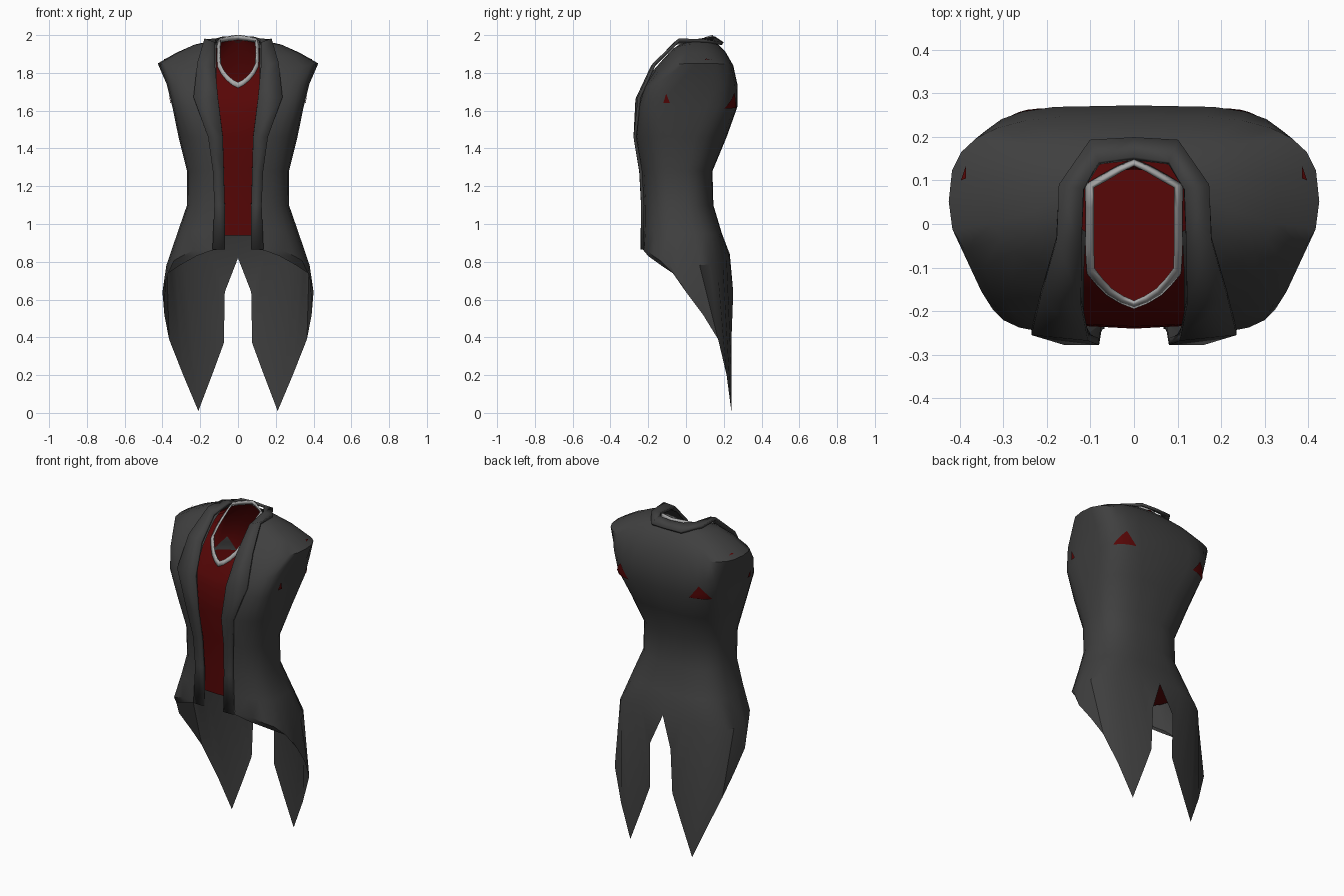
import bpy, bmesh, math
from mathutils import Vector
from mathutils.bvhtree import BVHTree

if "Cube" in bpy.data.objects:
    bpy.data.objects.remove(bpy.data.objects["Cube"])


def material(name, color):
    m = bpy.data.materials.new(name)
    m.use_nodes = True
    m.diffuse_color = (*color, 1)
    m.node_tree.nodes["Principled BSDF"].inputs["Base Color"].default_value = (*color, 1)
    return m


charcoal = material("charcoal cloth", (0.05, 0.05, 0.05))
red = material("dark red cloth", (0.095, 0.002, 0.002))
silver = material("light grey trim", (0.4, 0.4, 0.4))


def ring(zf, zs, zb, w, yf, yb, nf, nb, opening, count):
    """Half a rounded-box outline, from the front edge round to the centre back."""
    start = math.asin((opening / w) ** (nf / 2))
    cy, d = (yf + yb) / 2, (yb - yf) / 2
    points = []
    for i in range(count):
        t = start + (math.pi - start) * i / (count - 1)
        s, c = max(math.sin(t), 0), math.cos(t)
        n, end = (nf, zf) if c > 0 else (nb, zb)
        x = w * s ** (2 / n) if i < count - 1 else 0
        y = cy - d * math.copysign(abs(c) ** (2 / n), c)
        side = (x / w) ** 2
        points.append(Vector((x, y, zs * side + end * (1 - side))))
    return points


def loft(name, rows, mat, thickness=0, angle=35):
    """Skin a grid of points, mirror it and shade it."""
    bm = bmesh.new()
    grid = [[bm.verts.new(p) for p in row] for row in rows]
    for a, b in zip(grid, grid[1:]):
        for i in range(len(a) - 1):
            bm.faces.new((a[i], a[i + 1], b[i + 1], b[i]))
    bmesh.ops.remove_doubles(bm, verts=bm.verts, dist=0.0005)
    tree = BVHTree.FromBMesh(bm)
    finish(name, bm, mat, thickness, angle)
    return tree


def finish(name, bm, mat, thickness=0, angle=35):
    mesh = bpy.data.meshes.new(name)
    bm.to_mesh(mesh)
    bm.free()
    ob = bpy.data.objects.new(name, mesh)
    bpy.context.collection.objects.link(ob)
    mesh.materials.append(mat)
    mirror = ob.modifiers.new("Mirror", "MIRROR")
    mirror.use_clip = True
    if thickness:
        solid = ob.modifiers.new("Solidify", "SOLIDIFY")
        solid.thickness = thickness
        solid.offset = 0
    bpy.ops.object.select_all(action="DESELECT")
    ob.select_set(True)
    bpy.context.view_layer.objects.active = ob
    bpy.ops.object.shade_smooth_by_angle(angle=math.radians(angle))


def patch(name, tree, direction, corners, mat, steps=5):
    """Lay a triangle on a surface by casting a small grid of points along a direction."""
    direction = Vector(direction).normalized()
    a, b, c = (Vector(p) for p in corners)
    bm = bmesh.new()
    grid = {}
    for i in range(steps + 1):
        for j in range(steps + 1 - i):
            start = a + (b - a) * (i / steps) + (c - a) * (j / steps)
            hit = tree.ray_cast(start, direction)[0]
            if hit:
                grid[i, j] = bm.verts.new(hit - direction * 0.006)
    for i, j in list(grid):
        for keys in (((i, j), (i + 1, j), (i, j + 1)), ((i, j), (i, j + 1), (i - 1, j + 1))):
            if all(k in grid for k in keys):
                bm.faces.new([grid[k] for k in keys])
    finish(name, bm, mat)


# Coat: hem with pointed tails, then rings up to the neck
hem = [(.07, -.23, .87), (.14, -.225, .86), (.22, -.2, .83), (.31, -.13, .78),
       (.37, -.07, .74), (.4, 0, .64), (.39, .09, .52), (.365, .17, .39),
       (.29, .215, .2), (.21, .24, .01), (.13, .24, .22), (.075, .24, .37),
       (.07, .25, .64), (0, .225, .82)]
coat_rings = [
    (.91, .78, .84, .38, -.23, .232, 2.6, 3, .07),
    (.98, .95, .95, .322, -.225, .19, 2.6, 2.8, .07),
    (1.1, 1.1, 1.1, .27, -.225, .145, 2.6, 2.6, .07),
    (1.28, 1.28, 1.28, .27, -.235, .14, 2.6, 2.6, .075),
    (1.46, 1.46, 1.46, .315, -.268, .215, 3, 3, .08),
    (1.62, 1.62, 1.62, .348, -.252, .272, 5, 4, .1),
    (1.72, 1.74, 1.74, .378, -.225, .272, 4, 4, .115),
    (1.81, 1.85, 1.84, .425, -.18, .25, 2.1, 3.2, .115),
    (1.87, 1.905, 1.91, .33, -.125, .21, 2.4, 2.8, .115),
    (1.92, 1.95, 1.95, .23, -.08, .17, 2.4, 2.4, .113),
    (1.95, 1.968, 1.965, .15, -.04, .145, 2.4, 2.4, .11)]
coat = loft("coat", [[Vector(p) for p in hem]] + [ring(*r, len(hem)) for r in coat_rings], charcoal)

# Shirt under the coat, closed at the waist, up to a V-shaped neckline
shirt_rings = [
    (.94, .94, .94, .3, -.2, .165, 2.6, 2.6),
    (1.1, 1.1, 1.1, .255, -.205, .13, 2.6, 2.6),
    (1.28, 1.28, 1.28, .255, -.215, .125, 2.6, 2.6),
    (1.46, 1.46, 1.46, .295, -.24, .195, 2.8, 2.8),
    (1.61, 1.62, 1.62, .325, -.235, .245, 3.2, 3.2),
    (1.66, 1.8, 1.8, .35, -.213, .23, 2.4, 2.8)]
neckline = [Vector(p) for p in [
    (0, -.19, 1.72), (.03, -.178, 1.735), (.06, -.16, 1.76), (.085, -.135, 1.79),
    (.106, -.11, 1.83), (.108, -.06, 1.875), (.108, -.02, 1.905), (.108, .04, 1.94),
    (.108, .09, 1.96), (.075, .108, 1.967), (.035, .13, 1.972), (0, .145, 1.975)]]
shirt_rows = [ring(*r, 0, len(neckline)) for r in shirt_rings]
floor = [Vector((0, p.y, p.z)) for p in shirt_rows[0]]
shirt = loft("shirt", [floor] + shirt_rows + [neckline], red)

# Neck trim: a narrow band standing on the neckline
trim_top = [Vector((p.x * .88, p.y * .95, p.z + .012 + .09 * abs(p.y))) for p in neckline]
loft("neck_trim", [neckline, trim_top], silver, 0.01)

# Lapels that run into the back collar: inner and outer edges
inner = [(.068, -.233, .865), (.07, -.23, 1.1), (.075, -.24, 1.28), (.08, -.27, 1.46),
         (.105, -.26, 1.66), (.121, -.18, 1.83), (.121, -.06, 1.955),
         (.115, .08, 1.975), (.08, .14, 1.985), (0, .15, 1.985)]
outer = [(.135, -.231, .865), (.125, -.229, 1.1), (.133, -.239, 1.28), (.158, -.27, 1.46),
         (.235, -.247, 1.67), (.215, -.165, 1.85), (.178, -.035, 1.975),
         (.172, .09, 1.97), (.1, .19, 1.955), (0, .195, 1.955)]
loft("lapels_and_collar", [inner, outer], charcoal, 0.016)

# Small patches at the armholes, and the coat lining showing inside the shirt
patch("front_armhole_patch", coat, (-1, 0, 0),
      [(1, -.12, 1.64), (1, -.085, 1.64), (1, -.105, 1.69)], red)
patch("back_armhole_patch", coat, (-1, -1, 0),
      [(.73, .79, 1.615), (.8, .68, 1.61), (.76, .75, 1.695)], red)
patch("top_armhole_patch", coat, (0, 0, -1),
      [(.385, .135, 3), (.385, .105, 3), (.397, .1, 3)], red)
patch("inner_lining_patch", shirt, (1, 1, 0),
      [(.03, .09, 1.615), (.1, -.02, 1.61), (.06, .05, 1.695)], charcoal)
